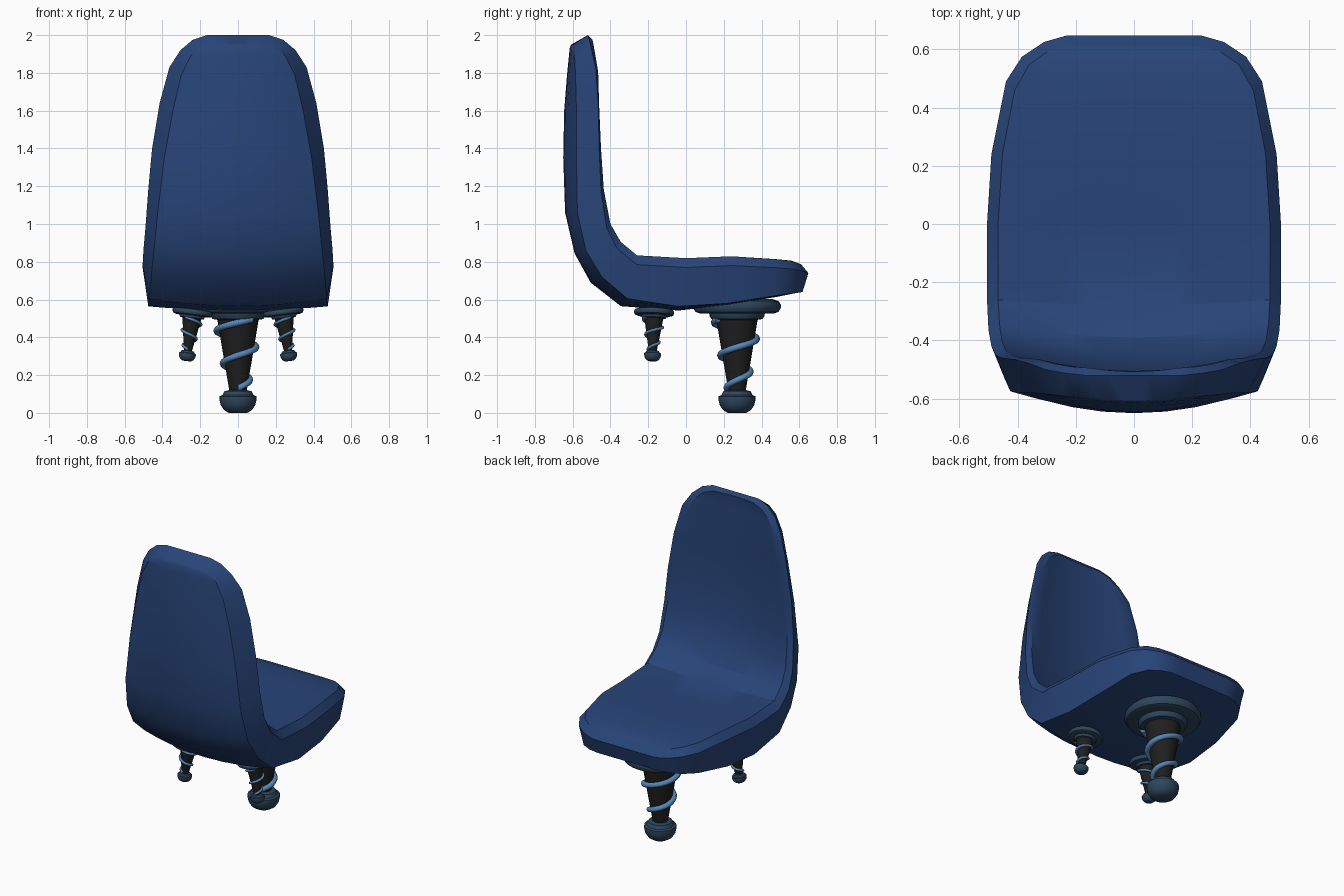
import bpy, bmesh
from math import pi, cos, sin, radians
from mathutils import Matrix, Vector

if "Cube" in bpy.data.objects:
    bpy.data.objects.remove(bpy.data.objects["Cube"])


def material(name, rgb):
    m = bpy.data.materials.new(name)
    m.diffuse_color = (*rgb, 1)
    m.use_nodes = True
    m.node_tree.nodes["Principled BSDF"].inputs["Base Color"].default_value = m.diffuse_color
    return m


FABRIC = material("blue_shell", (0.021, 0.059, 0.19))
DARK = material("dark_leg", (0.014, 0.014, 0.014))
STEEL = material("slate_fitting", (0.028, 0.062, 0.11))
COIL = material("coil_blue", (0.09, 0.24, 0.47))


def finish(bm, name, mat, angle=35):
    bmesh.ops.recalc_face_normals(bm, faces=bm.faces)
    me = bpy.data.meshes.new(name)
    bm.to_mesh(me)
    bm.free()
    me.materials.append(mat)
    ob = bpy.data.objects.new(name, me)
    bpy.context.collection.objects.link(ob)
    bpy.ops.object.select_all(action='DESELECT')
    ob.select_set(True)
    bpy.context.view_layer.objects.active = ob
    bpy.ops.object.shade_smooth_by_angle(angle=radians(angle))
    return ob


def skin(bm, rings):
    """Join closed rings of points."""
    vs = [[bm.verts.new(p) for p in r] for r in rings]
    n = len(vs[0])
    for a, b in zip(vs, vs[1:]):
        for i in range(n):
            bm.faces.new((a[i], a[(i + 1) % n], b[(i + 1) % n], b[i]))
    return vs


# Edge lines of the shell, from the top of the back to the seat front (y, z);
# front crease and back crease, with the half width of the widest edge
EDGE = [  # widest edge (x, y, z)
    (.165, -.52, 2.0), (.24, -.512, 1.975), (.305, -.50, 1.92), (.363, -.478, 1.83),
    (.415, -.465, 1.64), (.455, -.46, 1.40), (.476, -.45, 1.17), (.49, -.42, .98),
    (.50, -.365, .87), (.505, -.26, .785), (.505, 0, .77), (.49, .24, .78),
    (.44, .49, .768), (.385, .575, .76), (.31, .625, .748), (.23, .648, .74)]
BACK = [  # back crease (x, y, z)
    (.125, -.597, 1.95), (.195, -.595, 1.935), (.25, -.59, 1.89), (.30, -.585, 1.79),
    (.345, -.58, 1.60), (.39, -.58, 1.35), (.425, -.575, 1.06), (.445, -.53, .86),
    (.46, -.445, .72), (.47, -.31, .605), (.475, -.04, .564), (.46, .22, .58),
    (.42, .47, .62), (.36, .56, .632), (.29, .60, .637), (.22, .617, .64)]


def front_crease(i):
    """Inset from the widest edge: forward on the back, upward on the seat."""
    x, y, z = EDGE[i]
    if i < 4:
        return (x * .9, y + (.025, .022, .02, .013)[i], z - .025)
    if i < 8:
        return (x - .036, y + .005 * (i - 3), z + (i - 5) * .01)
    if i < 12:
        return (x - .038, y + (.02 if i == 8 else 0), z + (.035 if i == 8 else .049))
    return (x - (.03, .025, .01, .01)[i - 12], y - (.03, .027, .035, .038)[i - 12], z + .046)


# Bulge of the middle: front y, front z, back y, back z
BULGE = [(-.012, 0, -.01, 0), (-.02, 0, -.02, 0), (-.03, 0, -.03, 0), (-.04, 0, -.045, 0),
         (-.05, 0, -.065, 0), (-.055, 0, -.07, 0), (-.055, -.01, -.065, 0),
         (-.05, -.02, -.06, -.015), (-.045, -.03, -.06, -.03), (-.02, -.018, -.035, -.04),
         (0, -.01, 0, -.022), (0, 0, 0, -.01), (.015, 0, .015, -.005), (.01, 0, .01, 0)]
BULGE += [(0, 0, 0, 0)] * 2
STEPS = [1, .8, .55, .28, 0, -.28, -.55, -.8, -1]
rings = []
for i, (m, b, (fy, fz, by, bz)) in enumerate(zip(EDGE, BACK, BULGE)):
    f = front_crease(i)
    ring = [(f[0] * t, f[1] + fy * (1 - t * t), f[2] + fz * (1 - t * t)) for t in STEPS]
    ring.append((-m[0], m[1], m[2]))
    ring += [(-b[0] * t, b[1] + by * (1 - t * t), b[2] + bz * (1 - t * t)) for t in STEPS]
    ring.append(m)
    rings.append(ring)
bm = bmesh.new()
vs = skin(bm, rings)
# End strips: front and back rows joined through a row on the widest edge
for row, m in ((vs[0], EDGE[0]), (vs[-1], EDGE[-1])):
    mid = [row[19]] + [bm.verts.new((m[0] * t, m[1], m[2])) for t in STEPS[1:-1]] + [row[9]]
    for side in (row[:9], row[10:19][::-1]):
        for i in range(8):
            bm.faces.new((side[i], side[i + 1], mid[i + 1], mid[i]))
finish(bm, "seat_shell", FABRIC, 28)


def lathe(name, profile, mat, M, sides=28):
    bm = bmesh.new()
    rings = [[M @ Vector((r * cos(2 * pi * i / sides), r * sin(2 * pi * i / sides), z))
              for i in range(sides)] for r, z in profile]
    vs = skin(bm, rings)
    bm.faces.new(vs[0])
    bm.faces.new(vs[-1])
    finish(bm, name, mat)


def coil(name, M, tube=.018, turns=2.1, n=72, k=8):
    """Tapered spring wound round the leg."""
    bm = bmesh.new()
    rings = []
    for i in range(n + 1):
        t = i / n
        a = -pi / 2 + t * turns * 2 * pi
        z = .13 + .365 * t
        R = .054 + .07 * t
        out = Vector((cos(a), sin(a), 0))
        rings.append([M @ (out * (R + tube * cos(2 * pi * j / k)) +
                           Vector((0, 0, z + tube * sin(2 * pi * j / k)))) for j in range(k)])
    vs = skin(bm, rings)
    bm.faces.new(vs[0])
    bm.faces.new(vs[-1])
    finish(bm, name, COIL, 60)


def leg(prefix, M):
    lathe(prefix + "_foot", [(.05, 0), (.075, .016), (.092, .042), (.098, .07), (.097, .088),
                             (.083, .094), (.072, .115), (.04, .122)], STEEL, M)
    lathe(prefix + "_leg", [(.045, .11), (.112, .51)], DARK, M)
    lathe(prefix + "_collar", [(.11, .493), (.135, .497), (.145, .512), (.15, .54)], STEEL, M)
    lathe(prefix + "_mount", [(.14, .528), (.195, .526), (.22, .535), (.232, .555),
                              (.232, .572), (.22, .592), (.19, .602)], STEEL, M)
    coil(prefix + "_spring", M)


# Large front leg, two small splayed rear legs
leg("front", Matrix.Translation((0, .27, 0)))
small = (Matrix.Translation((.272, -.178, .275)) @ Matrix.Rotation(radians(-7), 4, 'Y')
         @ Matrix.Rotation(radians(-2), 4, 'X') @ Matrix.Scale(.46, 4))
leg("rear_right", small)
leg("rear_left", Matrix.Scale(-1, 4, (1, 0, 0)) @ small)
